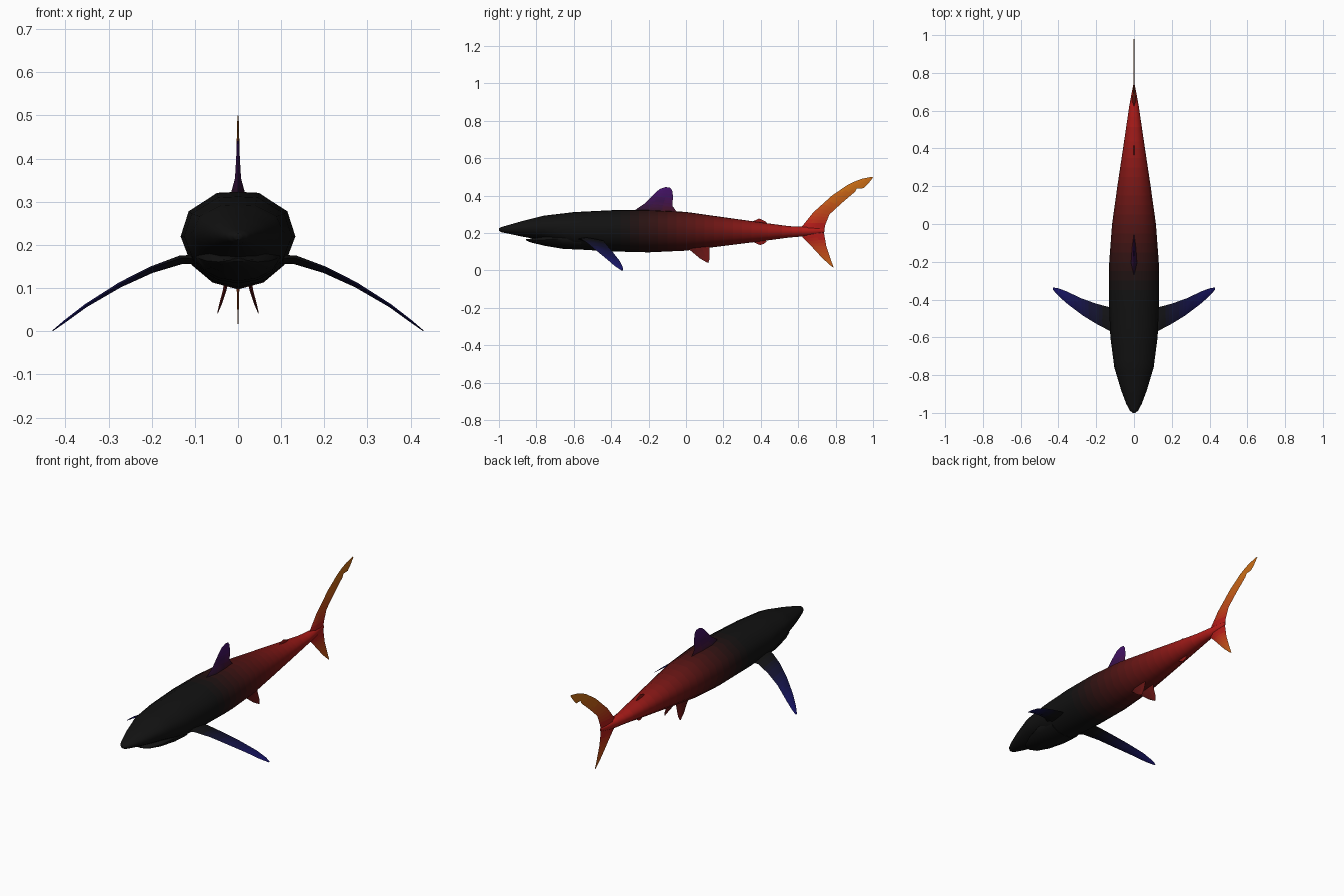
import bpy
from mathutils import Vector

if "Cube" in bpy.data.objects:
    bpy.data.objects.remove(bpy.data.objects["Cube"])

BLACK, RED = Vector((.006, .006, .006)), Vector((.5, .012, .01))
BLUE, PURPLE, ORANGE = Vector((.01, .008, .17)), Vector((.06, .006, .16)), Vector((.6, .17, .008))
mats = {}


def clamp(t):
    return max(0, min(1, t))


def body_red(y):
    return BLACK.lerp(RED, clamp((y + .38) / 1.05) ** 1.8)


def material(col):
    # quantised so that neighbouring faces share materials
    key = tuple(round(c ** .45 * 32) for c in col)
    if key not in mats:
        m = bpy.data.materials.new("skin_%d_%d_%d" % key)
        m.diffuse_color = (*col, 1)
        m.use_nodes = True
        m.node_tree.nodes["Principled BSDF"].inputs["Base Color"].default_value = m.diffuse_color
        mats[key] = m
    return mats[key]


def subdivide(stations, n):
    out = []
    for a, b in zip(stations, stations[1:]):
        for i in range(n):
            out.append(tuple(p + (q - p) * i / n for p, q in zip(a, b)))
    return out + [stations[-1]]


def loft(name, rings, colour, mirror=False):
    n = len(rings[0])
    verts = [v for r in rings for v in r]
    faces = [(k * n + i, k * n + (i + 1) % n, (k + 1) * n + (i + 1) % n, (k + 1) * n + i)
             for k in range(len(rings) - 1) for i in range(n)]
    faces += [tuple(reversed(range(n))), tuple(range(len(verts) - n, len(verts)))]
    me = bpy.data.meshes.new(name)
    me.from_pydata(verts, [], faces)
    slots = []
    for f in me.polygons:
        m = material(colour(f.center))
        if m not in slots:
            slots.append(m)
            me.materials.append(m)
        f.material_index = slots.index(m)
    ob = bpy.data.objects.new(name, me)
    bpy.context.collection.objects.link(ob)
    if mirror:
        ob.modifiers.new("mirror", "MIRROR")
    bpy.ops.object.select_all(action='DESELECT')
    ob.select_set(True)
    bpy.context.view_layer.objects.active = ob
    bpy.ops.object.mode_set(mode='EDIT')
    bpy.ops.mesh.select_all(action='SELECT')
    bpy.ops.mesh.normals_make_consistent(inside=False)
    bpy.ops.object.mode_set(mode='OBJECT')
    bpy.ops.object.shade_smooth_by_angle(angle=1.0)
    return ob


# twelve-sided cross-section, scaled by half width and half height
half = [(.37, .98), (.86, .6), (1, .07), (.82, -.5), (.45, -.86)]
SECTION = [(0, 1)] + half + [(0, -1)] + [(-x, z) for x, z in reversed(half)]


def trunk(name, stations, n):
    rings = [[(x * w, y, (lo + hi) / 2 + z * (hi - lo) / 2) for x, z in SECTION]
             for y, w, lo, hi in subdivide(stations, n)]
    return loft(name, rings, lambda c: body_red(c.y))


def fin(name, stations, colour, mirror=False):
    # station: leading point, trailing point, half thickness
    lens = [(0, 0), (.28, 1), (.65, .65), (1, 0), (.65, -.65), (.28, -1)]
    a, b = stations[0], stations[-1]
    chord = Vector(a[3:6]) - Vector(a[:3])
    span = Vector(b[:3]) - Vector(a[:3])
    normal = chord.cross(span).normalized()
    rings = []
    for s in subdivide(stations, 4):
        lead, trail = Vector(s[:3]), Vector(s[3:6])
        rings.append([lead.lerp(trail, u) + normal * (v * s[6]) for u, v in lens])
    return loft(name, rings, colour, mirror)


def flat_fin(name, rows, colour):
    # upright fin in the centre plane: lead y z, trail y z, thickness
    return fin(name, [(0, a, b, 0, c, d, t) for a, b, c, d, t in rows], colour)


# body: y, half width, bottom, top
trunk("body", [
    (-1, .008, .212, .226), (-.985, .024, .204, .233), (-.95, .042, .197, .243),
    (-.88, .068, .182, .263), (-.76, .104, .160, .293), (-.6, .125, .114, .312),
    (-.4, .133, .102, .322), (-.2, .131, .097, .323), (0, .116, .106, .313),
    (.2, .088, .131, .285), (.4, .058, .156, .257), (.55, .036, .176, .237),
    (.62, .026, .182, .234), (.68, .015, .190, .230), (.74, .003, .205, .222)], 4)

# lower jaw
trunk("lower_jaw", [
    (-.855, .018, .161, .168), (-.83, .045, .150, .170), (-.76, .075, .133, .19),
    (-.66, .098, .116, .22), (-.56, .10, .111, .22)], 2)

# paired pectoral fins
fin("pectoral_fins", [
    (.09, -.59, .168, .09, -.44, .160, .012), (.13, -.565, .170, .13, -.44, .158, .010),
    (.20, -.528, .147, .20, -.422, .135, .007), (.27, -.485, .111, .28, -.393, .100, .006),
    (.35, -.425, .062, .36, -.355, .052, .004), (.40, -.381, .024, .405, -.339, .020, .003),
    (.43, -.347, .001, .429, -.336, .001, .001)],
    lambda c: BLACK.lerp(BLUE, clamp((abs(c.x) - .12) / .3) ** 1.6), True)

# paired pelvic fins
fin("pelvic_fins", [
    (.026, .01, .118, .026, .125, .128, .006), (.031, .04, .093, .031, .125, .100, .004),
    (.040, .075, .064, .040, .127, .066, .003), (.047, .11, .044, .047, .120, .041, .001)],
    lambda c: body_red(c.y), True)

# dorsal fin
flat_fin("dorsal_fin", [
    (-.30, .300, -.03, .300, .022), (-.26, .332, -.055, .320, .014),
    (-.22, .358, -.072, .345, .007), (-.17, .410, -.070, .400, .004),
    (-.14, .436, -.074, .428, .003), (-.11, .446, -.085, .443, .001)],
    lambda c: body_red(c.y).lerp(PURPLE, clamp((c.z - .31) / .13)))

# small rear fins above and below
flat_fin("second_dorsal_fin", [
    (.34, .255, .42, .250, .005), (.365, .266, .432, .258, .003), (.39, .278, .41, .270, .001)],
    lambda c: body_red(c.y))
flat_fin("anal_fin", [
    (.34, .158, .42, .165, .005), (.365, .150, .432, .155, .003), (.395, .136, .415, .142, .001)],
    lambda c: body_red(c.y))

# tail fin from the lower tip to the upper tip, with the notch near the top
flat_fin("tail_fin", [
    (.78, .020, .790, .015, .001), (.73, .065, .775, .055, .002), (.67, .130, .750, .130, .004),
    (.62, .182, .738, .200, .011), (.62, .235, .743, .240, .011), (.68, .310, .767, .300, .004),
    (.78, .400, .832, .360, .003), (.86, .455, .905, .422, .003), (.88, .465, .912, .438, .002),
    (.90, .475, .950, .440, .002), (.94, .490, .973, .463, .002), (.993, .501, 1.0, .497, .001)],
    lambda c: body_red(c.y).lerp(ORANGE, clamp((abs(c.z - .21) - .04) / .2)))
